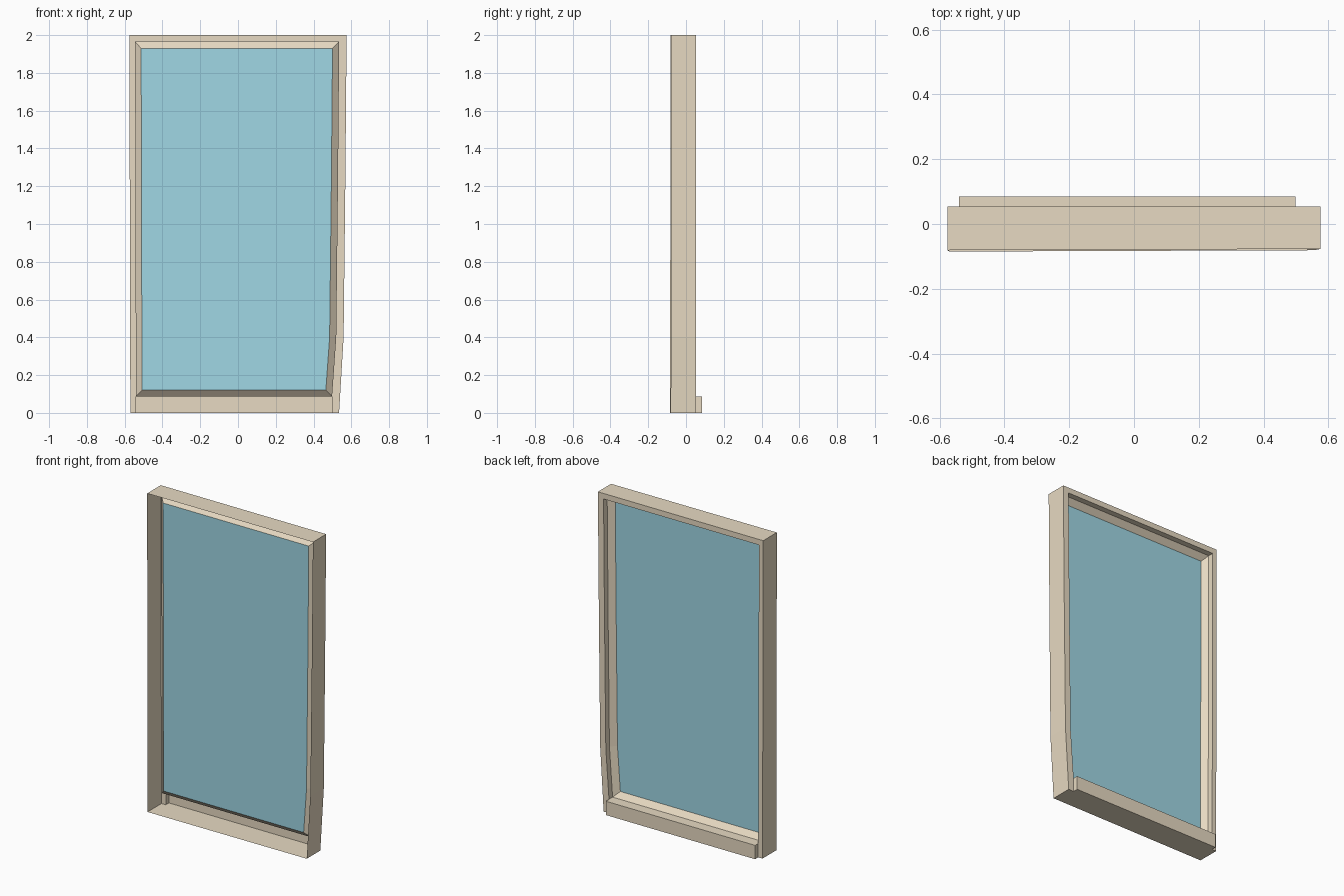
import bpy

if "Cube" in bpy.data.objects:
    bpy.data.objects.remove(bpy.data.objects["Cube"])

TAN = bpy.data.materials.new("tan_frame")
TAN.diffuse_color = (0.80, 0.70, 0.54, 1)
TAN.use_nodes = True
TAN.node_tree.nodes["Principled BSDF"].inputs["Base Color"].default_value = TAN.diffuse_color
BLUE = bpy.data.materials.new("blue_glass")
BLUE.diffuse_color = (0.35, 0.68, 0.78, 1)
BLUE.use_nodes = True
BLUE.node_tree.nodes["Principled BSDF"].inputs["Base Color"].default_value = BLUE.diffuse_color

LIP, SILL_BACK, SILL_TOP = 0.054, 0.085, 0.087


def make(name, verts, faces, mat):
    me = bpy.data.meshes.new(name)
    me.from_pydata(verts, [], faces)
    me.materials.append(mat)
    ob = bpy.data.objects.new(name, me)
    bpy.context.collection.objects.link(ob)
    return ob


def bend(z):
    # inward shift of the crooked right jamb
    pts = [(0, -0.040), (0.09, -0.038), (0.4, -0.016), (1.2, -0.007), (2, 0)]
    for (z0, d0), (z1, d1) in zip(pts, pts[1:]):
        if z <= z1:
            return d0 + (d1 - d0) * (z - z0) / (z1 - z0)
    return 0


def ring(left, right, bottom, top, y):
    # closed loop: up the left jamb, across the head, down the right jamb
    zs = [bottom, 0.4, 1.2, top]
    loop = [(left + 0.0025 * (2 - z), z) for z in zs]
    loop += [(right + bend(z), z) for z in reversed(zs)]
    return [(x, y(x, z) if callable(y) else y, z) for x, z in loop]


def front_y(x, z):
    return -0.083 - 0.002 * (1 - z) + (0.004 if x > 0 else 0)


rings = [
    ring(-0.575, 0.575, 0, 2, front_y),                    # front rim
    ring(-0.575, 0.575, 0, 2, LIP),                        # back rim
    ring(-0.545, 0.536, SILL_TOP, 1.965, LIP),             # lip inner edge
    ring(-0.545, 0.536, SILL_TOP, 1.965, 0.018),           # return
    ring(-0.513, 0.501, 0.12, 1.93, -0.012),               # glazing edge
]
N = 8


def strip(name, a, b, open_bottom=False):
    faces = [(i, (i + 1) % N, N + (i + 1) % N, N + i)
             for i in range(N - 1 if open_bottom else N)]
    verts = a + b
    if open_bottom:  # jamb lips run down to the ground beside the sill
        for i in (0, N - 1):
            verts = verts + [(b[i][0], LIP, 0)]
            faces.append((i, N + i, len(verts) - 1))
    return make(name, verts, faces, TAN)


# Open-fronted outer casing, back lip, return and slanted glazing band
strip("outer_casing", rings[0], rings[1])
strip("back_lip", rings[1], rings[2], True)
strip("lip_return", rings[2], rings[3])
strip("glazing_band", rings[3], rings[4])

# Sill: open-fronted box projecting at the back
l, r = rings[2][0][0], rings[2][-1][0]
sill = [(x, y, z) for y in (LIP, SILL_BACK)
        for x, z in ((l, 0), (r, 0), (r, SILL_TOP), (l, SILL_TOP))]
make("back_sill", sill,
     [(4, 7, 6, 5), (0, 4, 5, 1), (1, 5, 6, 2), (2, 6, 7, 3), (3, 7, 4, 0)], TAN)

# Glass pane
make("glass_pane", rings[4], [tuple(range(N))], BLUE)
